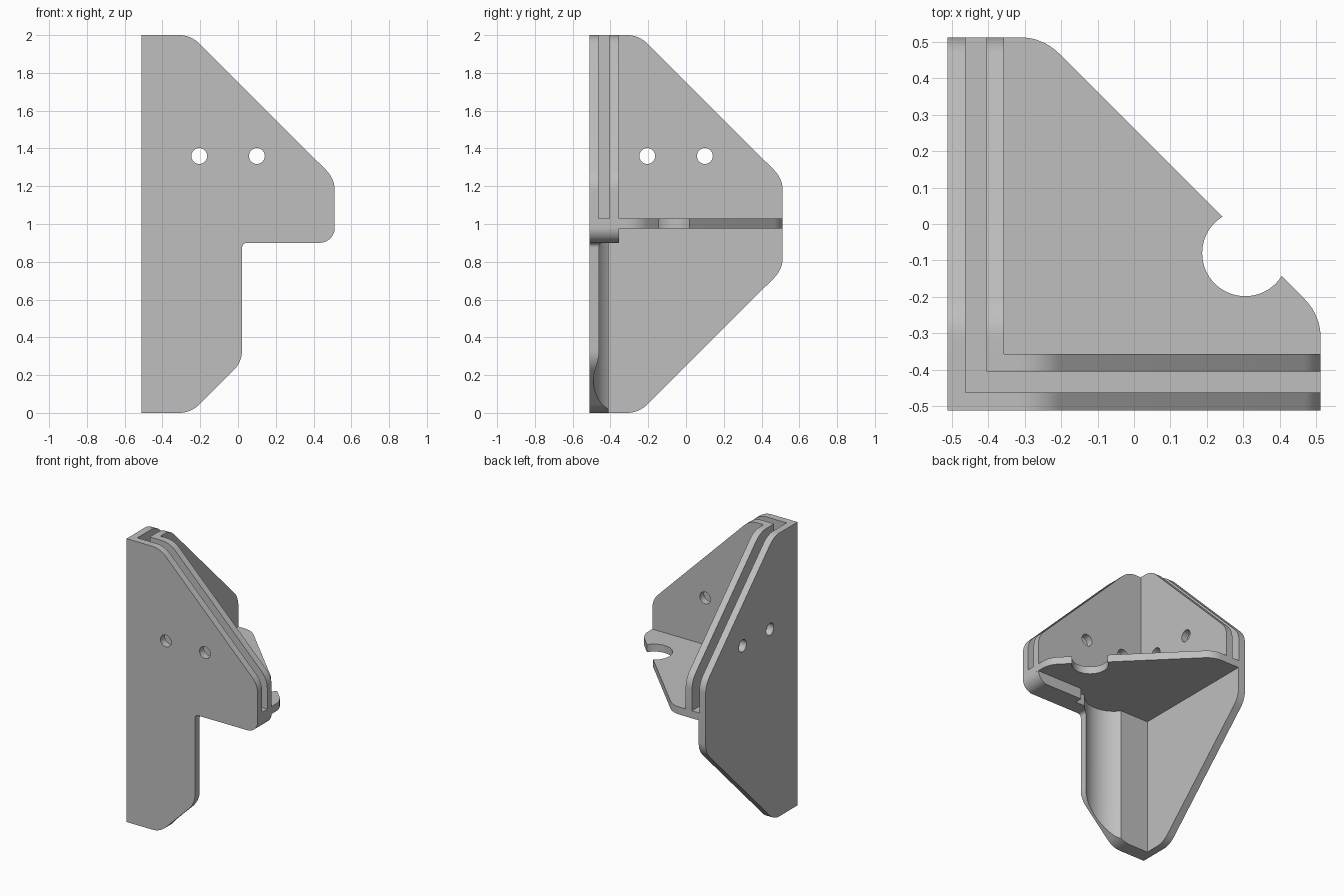
import bpy, bmesh, math
from mathutils import Vector

cube = bpy.data.objects.get("Cube")
if cube:
    bpy.data.objects.remove(cube, do_unlink=True)

grey = bpy.data.materials.new("plain_grey")
grey.use_nodes = True
grey.diffuse_color = (0.52, 0.52, 0.52, 1)
grey.node_tree.nodes["Principled BSDF"].inputs["Base Color"].default_value = (0.52, 0.52, 0.52, 1)

E = 0.512                      # half width of the bracket
SLOT_OUT, SLOT_IN, INNER = -0.462, -0.405, -0.356
SHELF_LOW, SHELF_TOP = 0.977, 1.03


def fillet(corners, steps=8):
    """Round every corner (u, v, radius) of a profile."""
    out = []
    pts = [Vector(c[:2]) for c in corners]
    for i, c in enumerate(corners):
        p, r = pts[i], (c[2] if len(c) > 2 else 0)
        if not r:
            out.append(p)
            continue
        a = (pts[i - 1] - p).normalized()
        b = (pts[(i + 1) % len(pts)] - p).normalized()
        half = a.angle(b) / 2
        centre = p + (a + b).normalized() * (r / math.sin(half))
        start = p + a * (r / math.tan(half)) - centre
        end = p + b * (r / math.tan(half)) - centre
        turn = math.pi - 2 * half
        for k in range(steps + 1):
            t = k / steps
            out.append(centre + (start * math.sin((1 - t) * turn)
                                 + end * math.sin(t * turn)) / math.sin(turn))
    return out


def prism(name, profile, axis, lo, hi):
    """Extrude a 2D profile along the given axis."""
    place = {"x": lambda p, w: (w, p.x, p.y),
             "y": lambda p, w: (p.x, w, p.y),
             "z": lambda p, w: (p.x, p.y, w)}[axis]
    bm = bmesh.new()
    rings = [[bm.verts.new(place(p, w)) for p in profile] for w in (lo, hi)]
    bm.faces.new(rings[0])
    bm.faces.new(rings[1])
    n = len(profile)
    for i in range(n):
        j = (i + 1) % n
        bm.faces.new((rings[0][i], rings[0][j], rings[1][j], rings[1][i]))
    bmesh.ops.recalc_face_normals(bm, faces=bm.faces)
    mesh = bpy.data.meshes.new(name)
    bm.to_mesh(mesh)
    bm.free()
    mesh.materials.append(grey)
    obj = bpy.data.objects.new(name, mesh)
    bpy.context.collection.objects.link(obj)
    return obj


def circle(u, v, r, n=48):
    return [Vector((u + r * math.cos(2 * math.pi * i / n),
                    v + r * math.sin(2 * math.pi * i / n))) for i in range(n)]


def combine(body, tool, operation):
    """Apply a boolean and discard the tool."""
    tool.hide_render = True
    mod = body.modifiers.new("join", "BOOLEAN")
    mod.operation, mod.object, mod.solver = operation, tool, "EXACT"
    bpy.context.view_layer.objects.active = body
    bpy.ops.object.modifier_apply(modifier=mod.name)
    bpy.data.objects.remove(tool, do_unlink=True)


# Shared upper sloping outline of both walls
slope = [(E, 1.24, 0.15), (-0.25, 2, 0.15), (-E, 2)]

# Front wall with its leg
bracket = prism("corner_bracket", fillet(
    [(-E, 0), (-0.25, 0, 0.15), (0.022, 0.27, 0.15), (0.022, 0.9, 0.025),
     (E, 0.9, 0.08)] + slope), "y", -E, -0.41)

# Hollow running down the back of the leg
combine(bracket, prism("leg_hollow", circle(-0.08, -0.30, 0.19, 96), "z", -0.1, SHELF_LOW),
        "DIFFERENCE")

# Inner front wall, inner side wall, outer side wall and shelf
parts = [
    prism("front_inner_wall", fillet(
        [(-E, SHELF_LOW), (0.15, SHELF_LOW), (0.15, 0.9), (E, 0.9, 0.08)] + slope),
        "y", -0.44, INNER),
    prism("side_outer_wall", fillet(
        [(-E, 0), (-0.25, 0, 0.15), (E, 0.76, 0.15)] + slope), "x", -E, -0.457),
    prism("side_inner_wall", fillet(
        [(-E, SHELF_LOW), (E, SHELF_LOW)] + slope), "x", -0.48, INNER),
    prism("shelf", fillet(
        [(-E, -E), (E, -E), (E, -0.25, 0.15), (-0.25, E, 0.15), (-E, E)]),
        "z", SHELF_LOW, SHELF_TOP),
]
for part in parts:
    combine(bracket, part, "UNION")

# L-shaped panel slot, open at the top and both ends
slot = [Vector(p) for p in ((SLOT_OUT, SLOT_OUT), (1, SLOT_OUT), (1, SLOT_IN),
                            (SLOT_IN, SLOT_IN), (SLOT_IN, 1), (SLOT_OUT, 1))]
combine(bracket, prism("panel_slot", slot, "z", SHELF_TOP, 2.2), "DIFFERENCE")

# Screw holes through both walls
for axis in "xy":
    for u in (-0.205, 0.10):
        combine(bracket, prism("screw_hole", circle(u, 1.36, 0.042, 32), axis, -0.6, -0.3),
                "DIFFERENCE")

# Round notch in the shelf edge
combine(bracket, prism("shelf_notch", circle(0.305, -0.08, 0.118, 64), "z", 0.8, 1.2),
        "DIFFERENCE")

bpy.ops.object.select_all(action="DESELECT")
bracket.select_set(True)
bpy.context.view_layer.objects.active = bracket
bpy.ops.object.shade_smooth_by_angle(angle=math.radians(25))
